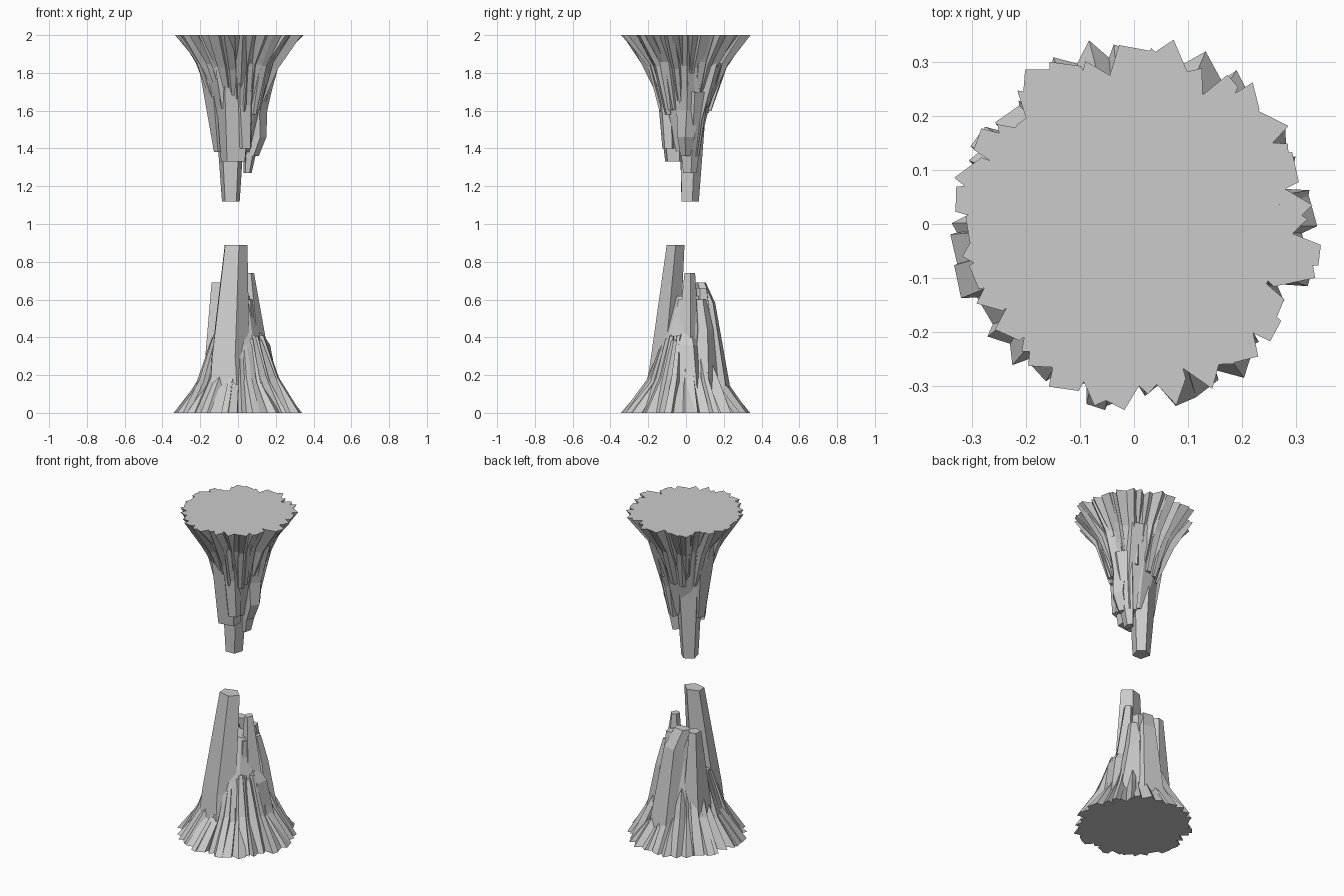
import bpy, bmesh, math, random

if "Cube" in bpy.data.objects:
    bpy.data.objects.remove(bpy.data.objects["Cube"])

rng = random.Random(11)


def outline(sides, jitter):
    """Irregular polygon stretched to fill the -1..1 square."""
    start = rng.uniform(0, math.tau)
    pts = []
    for i in range(sides):
        a = start + math.tau * (i + rng.uniform(-jitter, jitter)) / sides
        pts.append((math.cos(a), math.sin(a)))
    x0, x1 = min(p[0] for p in pts), max(p[0] for p in pts)
    y0, y1 = min(p[1] for p in pts), max(p[1] for p in pts)
    return [(2 * (x - x0) / (x1 - x0) - 1, 2 * (y - y0) / (y1 - y0) - 1) for x, y in pts]


def shard(bm, rings, sides=5, turn=0.0, jitter=0.2):
    """Closed tapered prism; each ring is height, centre x, y, half width x, y."""
    poly = outline(sides, jitter)
    c, s = math.cos(turn), math.sin(turn)
    loops = []
    for h, cx, cy, rx, ry in rings:
        loop = []
        for px, py in poly:
            x, y = cx + px * rx, cy + py * ry
            loop.append(bm.verts.new((x * c - y * s, x * s + y * c, h)))
        loops.append(loop)
    for a, b in zip(loops, loops[1:]):
        for i in range(sides):
            j = (i + 1) % sides
            bm.faces.new((a[i], a[j], b[j], b[i]))
    bm.faces.new(loops[0][::-1])
    bm.faces.new(loops[-1])


def finish(name, bm, hanging):
    if hanging:
        for v in bm.verts:
            v.co.z = 2 - v.co.z
    bmesh.ops.recalc_face_normals(bm, faces=bm.faces)
    mesh = bpy.data.meshes.new(name)
    bm.to_mesh(mesh)
    bm.free()
    bpy.context.collection.objects.link(bpy.data.objects.new(name, mesh))


def skirt(bm, count, out, mid, tip):
    """Flared ring of shards bending inward until they sink into the core."""
    for i in range(count):
        turn = math.tau * (i + rng.uniform(-0.3, 0.3)) / count
        r0 = rng.uniform(out - 0.04, out)
        r1 = mid + rng.uniform(-0.02, 0.012)
        r2 = tip + rng.uniform(-0.025, 0.005)
        w = rng.uniform(0.03, 0.047)
        shard(bm, [(0, r0 - 0.07, 0, 0.07, w),
                   (rng.uniform(0.14, 0.19), r1 - 0.05, 0, 0.05, w * 0.75),
                   (rng.uniform(0.33, 0.42), r2 - 0.015, 0, 0.015, w * 0.4)], 5, turn)


lower_spires = [
    [(0, -.03, -.13, .13, .1), (.3, -.04, -.11, .1, .075), (.89, -.01, -.055, .06, .047)],
    [(.15, .1, .01, .09, .08), (.74, .063, .02, .022, .028)],
    [(.1, -.1, .05, .09, .1), (.69, -.105, .07, .035, .035)],
    [(.1, .02, .15, .1, .09), (.58, 0, .11, .06, .045), (.69, -.03, .075, .05, .03)],
    [(.05, .14, .02, .09, .09), (.36, .125, .01, .045, .06), (.42, .1, .01, .03, .04)],
    [(.05, .13, .1, .08, .08), (.44, .09, .1, .04, .045), (.6, .065, .08, .03, .03)],
    [(.1, .06, -.03, .08, .11), (.6, .05, 0, .04, .04)],
    [(.1, .05, .1, .06, .09), (.66, .04, .08, .03, .03)],
]
upper_spires = [
    [(.1, -.05, .08, .11, .12), (.4, -.04, .035, .08, .07), (.88, -.038, .022, .047, .046)],
    [(.25, -.02, -.08, .1, .08), (.67, -.025, -.06, .065, .05)],
    [(.3, .1, .03, .07, .09), (.73, .05, .02, .022, .035)],
    [(.2, .13, .02, .07, .08), (.4, .11, .01, .045, .06), (.54, .115, 0, .035, .045), (.64, .08, 0, .03, .03)],
    [(.15, -.13, 0, .08, .09), (.62, -.1, 0, .027, .04)],
    [(.15, .02, -.13, .08, .08), (.37, .02, -.1, .055, .045), (.6, .03, -.09, .04, .035)],
    [(.15, .07, .1, .08, .1), (.45, .06, .05, .05, .05), (.64, .05, .03, .03, .04)],
]

for side, spires, hanging in (("lower", lower_spires, False), ("upper", upper_spires, True)):
    # solid core
    bm = bmesh.new()
    if hanging:
        core = [(0, 0, 0, .27, .27), (.17, 0, 0, .18, .18), (.35, 0, 0, .135, .13), (.62, 0, 0, .065, .065)]
    else:
        core = [(0, 0, 0, .27, .27), (.17, 0, 0, .18, .185), (.35, 0, .01, .13, .15), (.62, 0, .03, .075, .08)]
    shard(bm, core, 12)
    finish(side + "_core", bm, hanging)

    # flared edge
    bm = bmesh.new()
    skirt(bm, 38, 0.352, 0.218, 0.142)
    finish(side + "_flared_shards", bm, hanging)

    # tall spires
    bm = bmesh.new()
    for rings in spires:
        shard(bm, rings, 5, jitter=0.12)
    finish(side + "_spires", bm, hanging)
